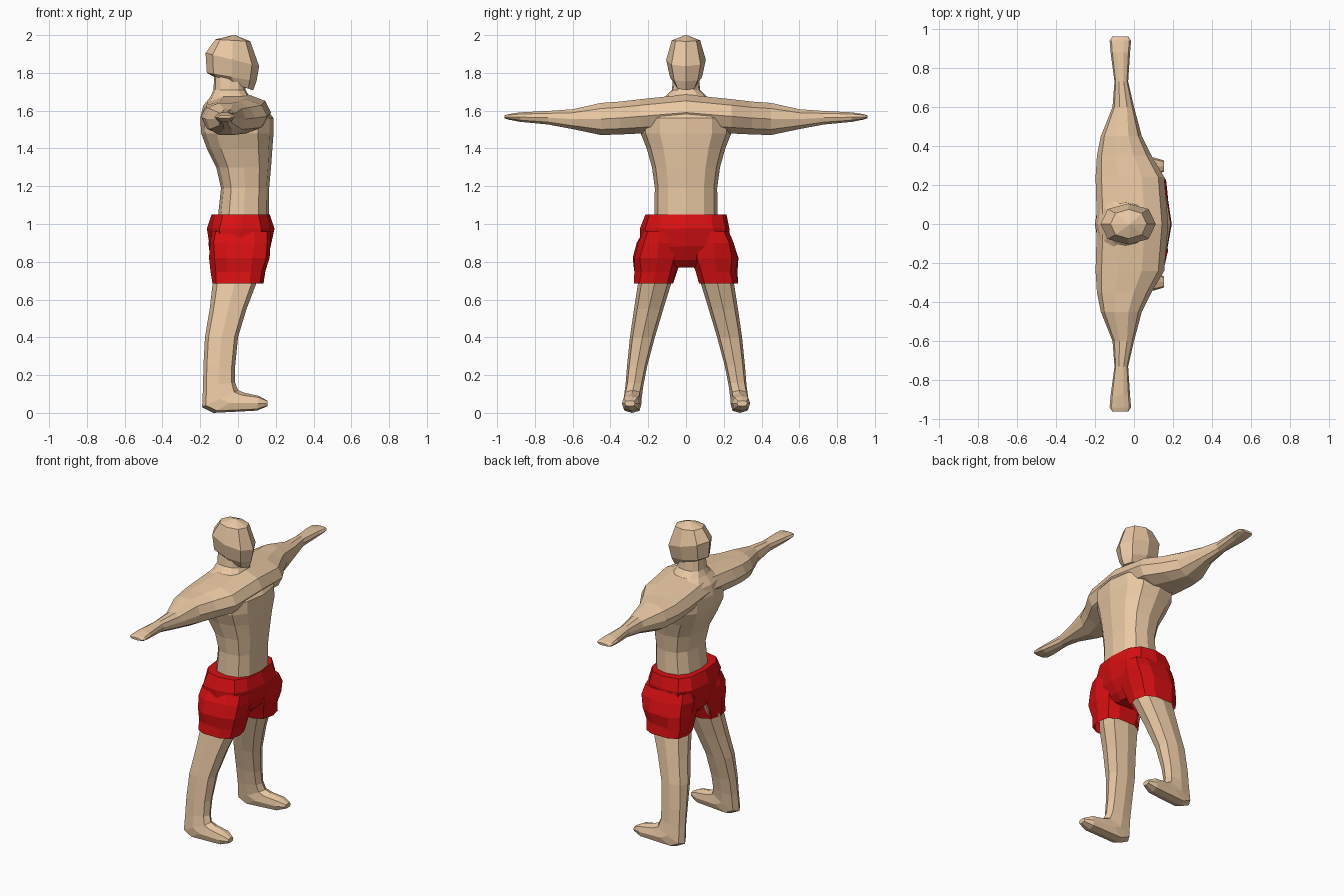
import bpy, bmesh, math, random
from mathutils import Vector

if "Cube" in bpy.data.objects:
    bpy.data.objects.remove(bpy.data.objects["Cube"])

random.seed(4)


def material(name, rgb):
    m = bpy.data.materials.new(name)
    m.diffuse_color = (*rgb, 1)
    m.use_nodes = True
    m.node_tree.nodes["Principled BSDF"].inputs["Base Color"].default_value = m.diffuse_color
    return m


skin = material("skin", (0.82, 0.58, 0.37))
red = material("red_cloth", (0.68, 0.005, 0.006))


def section(back, front, y0, y1):
    """Ring spanning two (x, z) points and a range in y."""
    c = Vector(((back[0] + front[0]) / 2, (y0 + y1) / 2, (back[1] + front[1]) / 2))
    u = Vector(((front[0] - back[0]) / 2, 0, (front[1] - back[1]) / 2))
    return c, u, Vector((0, (y1 - y0) / 2, 0))


def level(z, xb, xf, y0, y1):
    return section((xb, z), (xf, z), y0, y1)


def arm_section(y, xb, xf, zb, zt):
    return (Vector(((xb + xf) / 2, y, (zb + zt) / 2)),
            Vector(((xf - xb) / 2, 0, 0)), Vector((0, 0, (zt - zb) / 2)))


def loft(name, rings, n, mat, power=0.8, side=1, jitter=0.0):
    """Closed skin through rounded-box rings; side=-1 mirrors in y."""
    bm = bmesh.new()
    loops = []
    for k, (c, u, v) in enumerate(rings):
        loop = []
        for i in range(n):
            a = 2 * math.pi * i / n
            ca, sa = round(math.cos(a), 6), round(math.sin(a), 6)
            ca = math.copysign(abs(ca) ** power, ca)
            sa = math.copysign(abs(sa) ** power, sa)
            inner = 0 < k < len(rings) - 1
            r = 1 + (random.uniform(-jitter, jitter) if inner else 0)
            p = c + (u * ca + v * sa) * r
            loop.append(bm.verts.new((p.x, p.y * side, p.z)))
        loops.append(loop)
    for a, b in zip(loops, loops[1:]):
        for i in range(n):
            j = (i + 1) % n
            bm.faces.new((a[i], a[j], b[j], b[i]))
    bm.faces.new(loops[0])
    bm.faces.new(loops[-1])
    bmesh.ops.recalc_face_normals(bm, faces=bm.faces)
    me = bpy.data.meshes.new(name)
    bm.to_mesh(me)
    bm.free()
    me.materials.append(mat)
    ob = bpy.data.objects.new(name, me)
    bpy.context.collection.objects.link(ob)
    return ob


def unite(parts):
    base = parts[0]
    bpy.context.view_layer.objects.active = base
    for p in parts[1:]:
        m = base.modifiers.new("union", 'BOOLEAN')
        m.operation, m.solver, m.object = 'UNION', 'EXACT', p
        bpy.ops.object.modifier_apply(modifier=m.name)
        bpy.data.objects.remove(p)
    return base


# Torso and neck: z, back x, front x, half width
torso = loft("body", [level(z, b, f, -w, w) for z, b, f, w in [
    (0.82, -0.09, 0.11, 0.12), (0.93, -0.13, 0.16, 0.19),
    (1.05, -0.105, 0.165, 0.168), (1.19, -0.09, 0.165, 0.165),
    (1.30, -0.115, 0.175, 0.18), (1.40, -0.165, 0.182, 0.208),
    (1.48, -0.195, 0.188, 0.24), (1.56, -0.20, 0.188, 0.24),
    (1.625, -0.185, 0.14, 0.19), (1.675, -0.145, 0.06, 0.11),
    (1.71, -0.13, 0.04, 0.075), (1.80, -0.125, 0.035, 0.065)]], 12, skin)

# Both arms as one tube: y, back x, front x, bottom z, top z
half = [(0.24, -0.197, 0.155, 1.475, 1.665), (0.35, -0.19, 0.09, 1.47, 1.652),
        (0.45, -0.17, 0.04, 1.467, 1.645), (0.60, -0.11, 0.0, 1.50, 1.61),
        (0.73, -0.10, -0.03, 1.525, 1.60), (0.88, -0.12, -0.02, 1.54, 1.592),
        (0.94, -0.125, -0.015, 1.552, 1.582), (0.962, -0.11, -0.03, 1.56, 1.575)]
arm_rows = [(-r[0], *r[1:]) for r in reversed(half)]
arm_rows += [(0.0, -0.19, 0.175, 1.49, 1.69)] + half
arms = loft("arms", [arm_section(*r) for r in arm_rows], 10, skin, 0.9)

# Head: faceted, tilted slightly forward
head = loft("head", [section(b, f, -w, w) for b, f, w in [
    ((-0.12, 1.775), (0.08, 1.708), 0.06),
    ((-0.165, 1.80), (0.098, 1.755), 0.085),
    ((-0.172, 1.905), (0.112, 1.835), 0.105),
    ((-0.12, 1.977), (0.065, 1.967), 0.075),
    ((-0.025, 2.0), (-0.015, 2.0), 0.004)]], 8, skin, 0.9)


# Leg bending into the foot
def leg(side):
    rings = [level(*r) for r in [
        (0.95, -0.12, 0.15, 0.012, 0.20), (0.80, -0.13, 0.13, 0.03, 0.225),
        (0.68, -0.135, 0.095, 0.08, 0.255), (0.55, -0.15, 0.045, 0.12, 0.275),
        (0.40, -0.175, 0.0, 0.165, 0.297), (0.25, -0.183, -0.015, 0.205, 0.312)]]
    rings += [section(*r) for r in [
        ((-0.185, 0.14), (-0.015, 0.16), 0.225, 0.32),
        ((-0.19, 0.03), (0.0, 0.12), 0.235, 0.33),
        ((-0.13, 0.0), (0.04, 0.105), 0.235, 0.335),
        ((0.10, 0.012), (0.11, 0.09), 0.245, 0.34),
        ((0.155, 0.035), (0.155, 0.065), 0.27, 0.325)]]
    return loft("leg", rings, 8, skin, 0.7, side)


unite([torso, arms, head, leg(1), leg(-1)])


# Creased shorts
def short_leg(side):
    return loft("short_leg", [level(*r) for r in [
        (0.685, -0.135, 0.135, 0.065, 0.28), (0.745, -0.14, 0.145, 0.05, 0.272),
        (0.82, -0.15, 0.165, 0.02, 0.282), (0.90, -0.15, 0.18, 0.03, 0.26),
        (0.96, -0.14, 0.175, 0.05, 0.23)]], 10, red, 0.7, side, 0.05)


hips = loft("shorts", [level(z, b, f, -w, w) for z, b, f, w in [
    (1.05, -0.14, 0.168, 0.215), (0.975, -0.162, 0.192, 0.238),
    (0.88, -0.15, 0.168, 0.235), (0.81, -0.125, 0.14, 0.15),
    (0.77, -0.09, 0.10, 0.06)]], 12, red, 0.7, 1, 0.04)
shorts = unite([hips, short_leg(1), short_leg(-1)])

# Open the hems
bm = bmesh.new()
bm.from_mesh(shorts.data)
hem = [f for f in bm.faces if all(v.co.z < 0.69 for v in f.verts)]
bmesh.ops.delete(bm, geom=hem, context='FACES')
bm.to_mesh(shorts.data)
bm.free()
